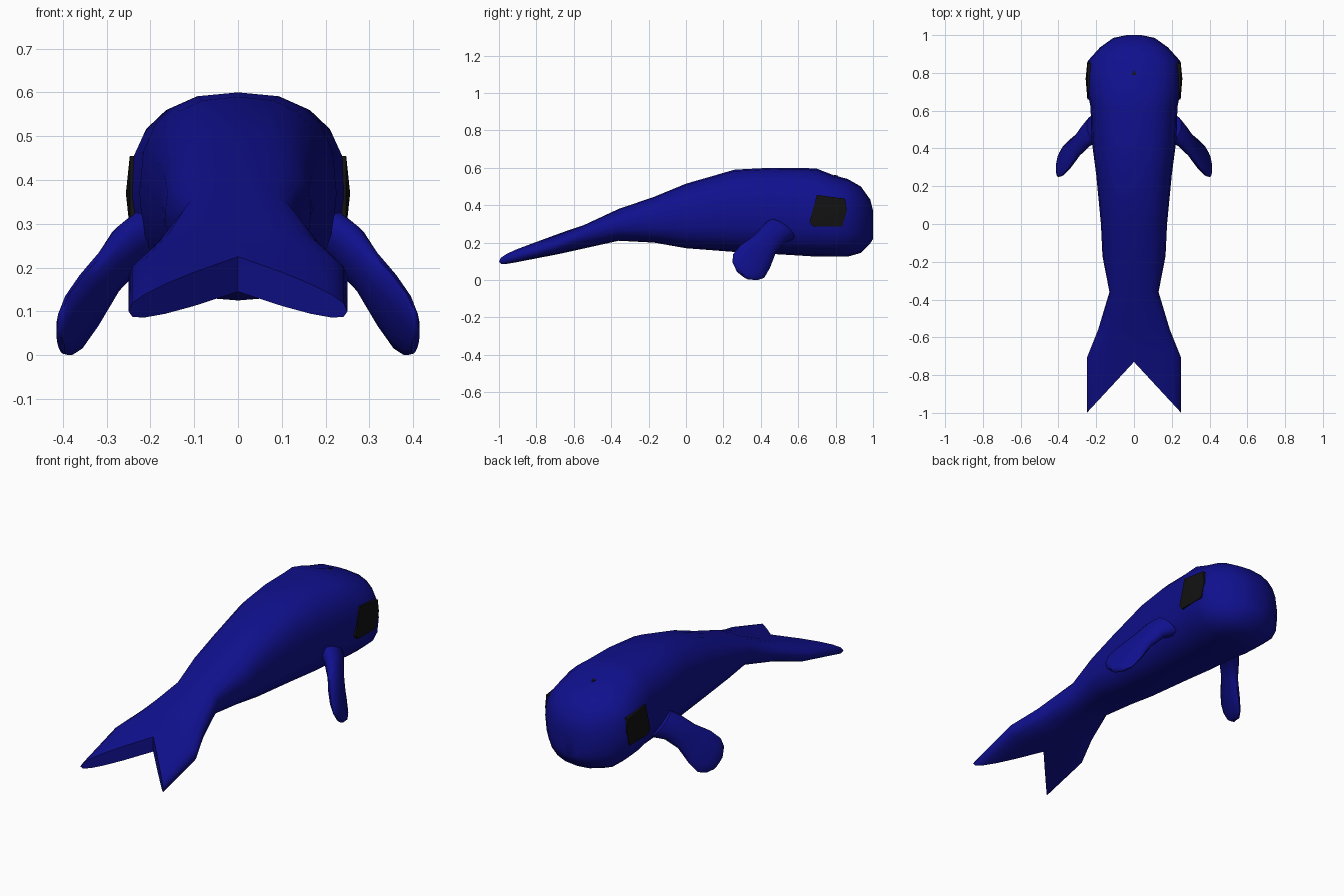
import bpy, math
from mathutils import Vector

if "Cube" in bpy.data.objects:
    bpy.data.objects.remove(bpy.data.objects["Cube"])


def material(name, rgb):
    m = bpy.data.materials.new(name)
    m.diffuse_color = (*rgb, 1)
    m.use_nodes = True
    m.node_tree.nodes["Principled BSDF"].inputs["Base Color"].default_value = m.diffuse_color
    return m


BLUE = material("deep_blue", (0.005, 0.005, 0.27))
BLACK = material("black", (0.006, 0.006, 0.006))


def make(name, verts, faces, mat, angle=60):
    me = bpy.data.meshes.new(name)
    me.from_pydata([tuple(v) for v in verts], [], faces)
    me.materials.append(mat)
    ob = bpy.data.objects.new(name, me)
    bpy.context.collection.objects.link(ob)
    bpy.ops.object.select_all(action='DESELECT')
    ob.select_set(True)
    bpy.context.view_layer.objects.active = ob
    bpy.ops.object.mode_set(mode='EDIT')
    bpy.ops.mesh.select_all(action='SELECT')
    bpy.ops.mesh.normals_make_consistent(inside=False)
    bpy.ops.object.mode_set(mode='OBJECT')
    bpy.ops.object.shade_smooth_by_angle(angle=math.radians(angle))
    return ob


def loft(name, rings, mat):
    # skin the rings; each end is closed with strips joining mirrored points
    n, faces = len(rings[0]), []
    for r in range(len(rings) - 1):
        for i in range(n):
            j = (i + 1) % n
            faces.append((r*n + i, r*n + j, (r+1)*n + j, (r+1)*n + i))
    for base in (0, (len(rings) - 1) * n):
        for i in range(n // 2):
            q = [i, i + 1, n - i - 1, (n - i) % n]
            faces.append(tuple(base + k for k in dict.fromkeys(q)))
    return make(name, [v for ring in rings for v in ring], faces, mat)


def oval(i, n, p):
    a = 2 * math.pi * i / n
    c, s = math.cos(a), math.sin(a)
    return (math.copysign(abs(c) ** (2 / p), c),
            math.copysign(abs(s) ** (2 / p), s))


# Body and tail fluke: y, top, bottom, half width, sweep, droop at the sides
sections = [
    (-0.73, 0.225, 0.145, 0.25, 0.27, 0.085),
    (-0.66, 0.255, 0.145, 0.25, 0.05, 0.02),
    (-0.54, 0.295, 0.17, 0.19, 0.02, 0),
    (-0.36, 0.38, 0.21, 0.13, 0, 0),
    (-0.17, 0.445, 0.20, 0.167, 0, 0),
    (0.00, 0.515, 0.17, 0.175, 0, 0),
    (0.26, 0.59, 0.15, 0.20, 0, 0),
    (0.45, 0.60, 0.14, 0.225, 0, 0),
    (0.62, 0.60, 0.13, 0.23, 0, 0),
    (0.70, 0.595, 0.125, 0.247, 0, 0),
    (0.79, 0.56, 0.125, 0.25, 0, 0),
    (0.865, 0.54, 0.125, 0.243, 0, 0),
    (0.935, 0.50, 0.145, 0.18, 0, 0),
    (0.985, 0.43, 0.195, 0.11, 0, 0),
    (1.00, 0.37, 0.22, 0.04, 0, 0),
]
N = 20
rings = []
for y, top, bot, w, sweep, droop in sections:
    ring = []
    for i in range(N):
        c, s = oval(i, N, 2.6)
        ring.append((w * c, y - sweep * abs(c),
                     (top + bot) / 2 + s * (top - bot) / 2 - droop * abs(c)))
    rings.append(ring)
loft("body", rings, BLUE)

# Flippers: centre, half chord, half thickness
fin = [
    ((0.20, 0.51, 0.27), 0.085, 0.06),
    ((0.25, 0.47, 0.245), 0.075, 0.045),
    ((0.295, 0.42, 0.19), 0.075, 0.035),
    ((0.34, 0.37, 0.125), 0.10, 0.03),
    ((0.375, 0.335, 0.075), 0.105, 0.025),
    ((0.395, 0.315, 0.045), 0.085, 0.02),
    ((0.405, 0.30, 0.028), 0.04, 0.01),
]
chord = Vector((-0.1, 0.78, -0.6)).normalized()
thick = Vector((0.2, -0.2, -0.24)).cross(chord).normalized()
M = 12
for side, label in ((1, "right"), (-1, "left")):
    rings = []
    for c, h, t in fin:
        ring = []
        for i in range(M):
            u, v = oval(i, M, 2)
            p = Vector(c) + chord * h * u + thick * t * v
            ring.append((side * p.x, p.y, max(p.z, 0)))
        rings.append(ring)
    loft(label + "_flipper", rings, BLUE)

    # Eye patch: slightly domed flat-sided plate
    rim = [(0.70, 0.455), (0.85, 0.435), (0.86, 0.37),
           (0.835, 0.285), (0.68, 0.285), (0.66, 0.31)]
    k = len(rim)
    verts = [(side * 0.247, y, z) for y, z in rim]
    verts += [(side * 0.19, y, z) for y, z in rim]
    verts.append((side * 0.256, 0.77, 0.37))
    faces = [tuple(range(k, 2 * k))]
    for i in range(k):
        j = (i + 1) % k
        faces += [(i, j, 2 * k), (i, j, j + k, i + k)]
    make(label + "_eye", verts, faces, BLACK, 30)

# Blowhole: small triangular dark mark on top of the head
make("blowhole", [(-0.012, 0.79, 0.563), (0.012, 0.79, 0.563),
                  (0, 0.815, 0.557), (0, 0.80, 0.54)],
     [(0, 1, 2), (0, 1, 3), (1, 2, 3), (2, 0, 3)], BLACK, 30)
